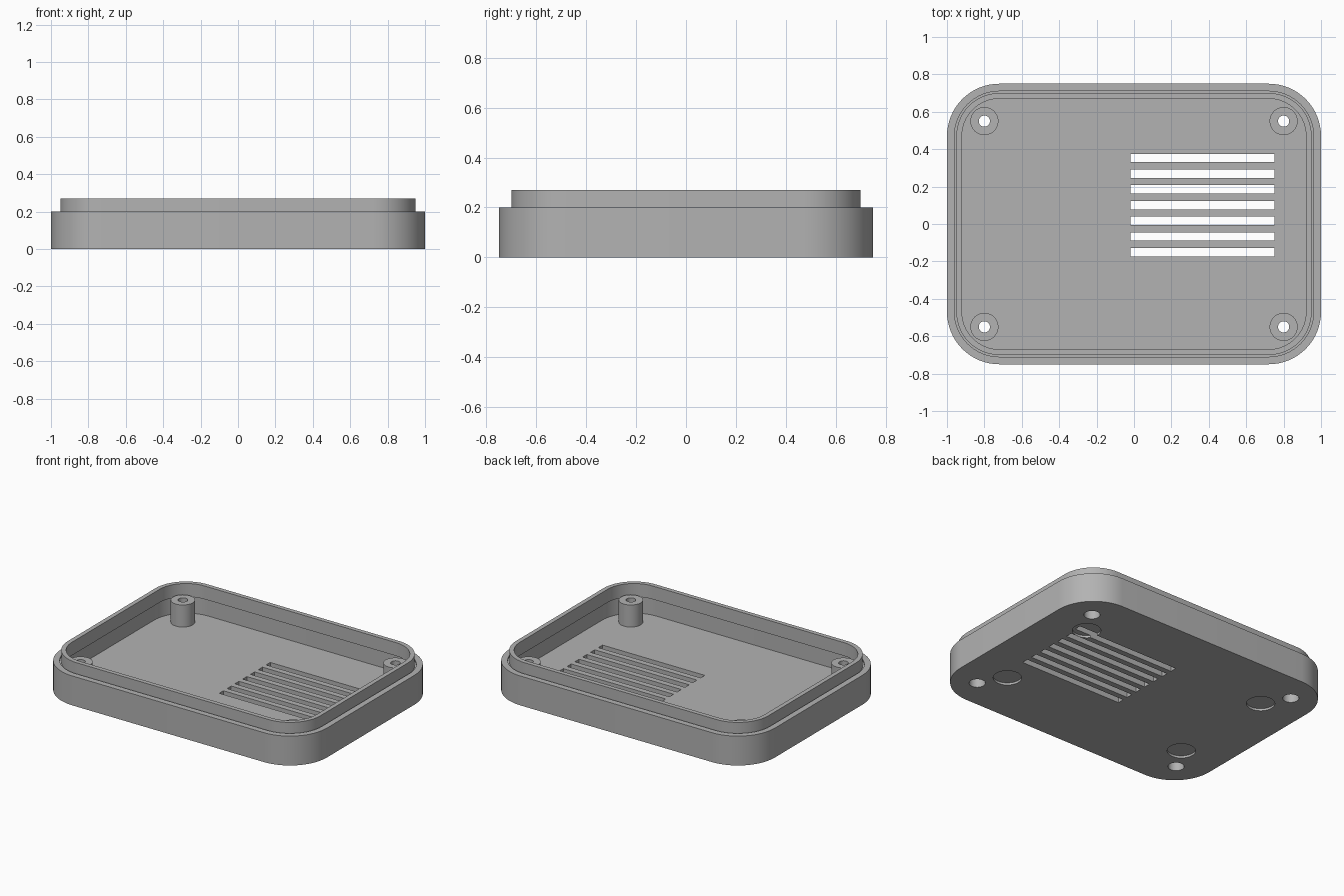
import bpy, bmesh, math
from mathutils import Matrix

cube = bpy.data.objects.get("Cube")
if cube:
    bpy.data.objects.remove(cube, do_unlink=True)

GREY = (0.45, 0.45, 0.45, 1)
mat = bpy.data.materials.new("plain_grey")
mat.use_nodes = True
mat.diffuse_color = GREY
mat.node_tree.nodes["Principled BSDF"].inputs["Base Color"].default_value = GREY

HALF_X, HALF_Y, RADIUS, FLOOR = 1.0, 0.75, 0.28, 0.05
CORNERS = [(1, 1), (-1, 1), (-1, -1), (1, -1)]


def finish(name, bm):
    bmesh.ops.recalc_face_normals(bm, faces=bm.faces)
    mesh = bpy.data.meshes.new(name)
    bm.to_mesh(mesh)
    bm.free()
    mesh.materials.append(mat)
    ob = bpy.data.objects.new(name, mesh)
    bpy.context.collection.objects.link(ob)
    return ob


def select(ob):
    bpy.ops.object.select_all(action='DESELECT')
    ob.select_set(True)
    bpy.context.view_layer.objects.active = ob


def smooth(ob):
    select(ob)
    bpy.ops.object.shade_smooth_by_angle(angle=math.radians(30))


def bridge(bm, a, b):
    for i in range(len(a)):
        j = (i + 1) % len(a)
        bm.faces.new((a[i], a[j], b[j], b[i]))


def rounded_ring(bm, inset, z, steps=16):
    """Rounded rectangle loop, inset from the outer outline."""
    r, loop = RADIUS - inset, []
    for q, (sx, sy) in enumerate(CORNERS):
        for k in range(steps + 1):
            a = (q + k / steps) * math.pi / 2
            loop.append(bm.verts.new((sx * (HALF_X - RADIUS) + r * math.cos(a),
                                      sy * (HALF_Y - RADIUS) + r * math.sin(a), z)))
    return loop


def cut(target, cutter):
    select(target)
    mod = target.modifiers.new("cut", 'BOOLEAN')
    mod.operation, mod.solver, mod.object = 'DIFFERENCE', 'EXACT', cutter
    bpy.ops.object.modifier_apply(modifier=mod.name)
    bpy.data.objects.remove(cutter, do_unlink=True)


def discs(name, x, y, r, z0, z1):
    """Four mirrored cylinders used as a cutter."""
    bm = bmesh.new()
    for sx, sy in CORNERS:
        bmesh.ops.create_cone(bm, cap_ends=True, segments=40, radius1=r, radius2=r,
                              depth=z1 - z0,
                              matrix=Matrix.Translation((sx * x, sy * y, (z0 + z1) / 2)))
    return finish(name, bm)


# Tray: outer wall, rim, narrow groove, raised lip, inner step and floor
bm = bmesh.new()
profile = [(0, 0), (0, 0.2), (0.04, 0.2), (0.04, 0.19), (0.05, 0.19), (0.05, 0.27),
           (0.08, 0.27), (0.08, 0.18), (0.04, 0.18), (0.04, FLOOR)]
rings = [rounded_ring(bm, inset, z) for inset, z in profile]
for lower, upper in zip(rings, rings[1:]):
    bridge(bm, lower, upper)
bm.faces.new(rings[0])
bm.faces.new(rings[-1])
tray = finish("tray", bm)

# Foot recesses and screw holes in the underside
cut(tray, discs("foot_cutter", 0.7, 0.38, 0.088, -0.1, 0.015))
cut(tray, discs("screw_cutter", 0.8, 0.55, 0.05, -0.1, 0.1))

# Vent slots
bm = bmesh.new()
for i in range(7):
    place = Matrix.Translation((0.365, 0.353 - i * 0.084, 0.03))
    bmesh.ops.create_cube(bm, size=1, matrix=place @ Matrix.Diagonal((0.77, 0.045, 0.2, 1)))
cut(tray, finish("vent_cutter", bm))
smooth(tray)

# Hollow screw posts, wider at the bottom of the bore
post_profile = [(0.05, FLOOR), (0.075, FLOOR), (0.075, 0.2),
                (0.03, 0.2), (0.03, 0.1), (0.05, 0.1)]
SIDES = 40
for sx, sy in CORNERS:
    bm = bmesh.new()
    loops = [[bm.verts.new((sx * 0.8 + r * math.cos(math.tau * k / SIDES),
                            sy * 0.55 + r * math.sin(math.tau * k / SIDES), z))
              for k in range(SIDES)] for r, z in post_profile]
    for i, loop in enumerate(loops):
        bridge(bm, loop, loops[(i + 1) % len(loops)])
    side = "left" if sx > 0 else "right"
    end = "back" if sy > 0 else "front"
    smooth(finish(f"screw_post_{end}_{side}", bm))
